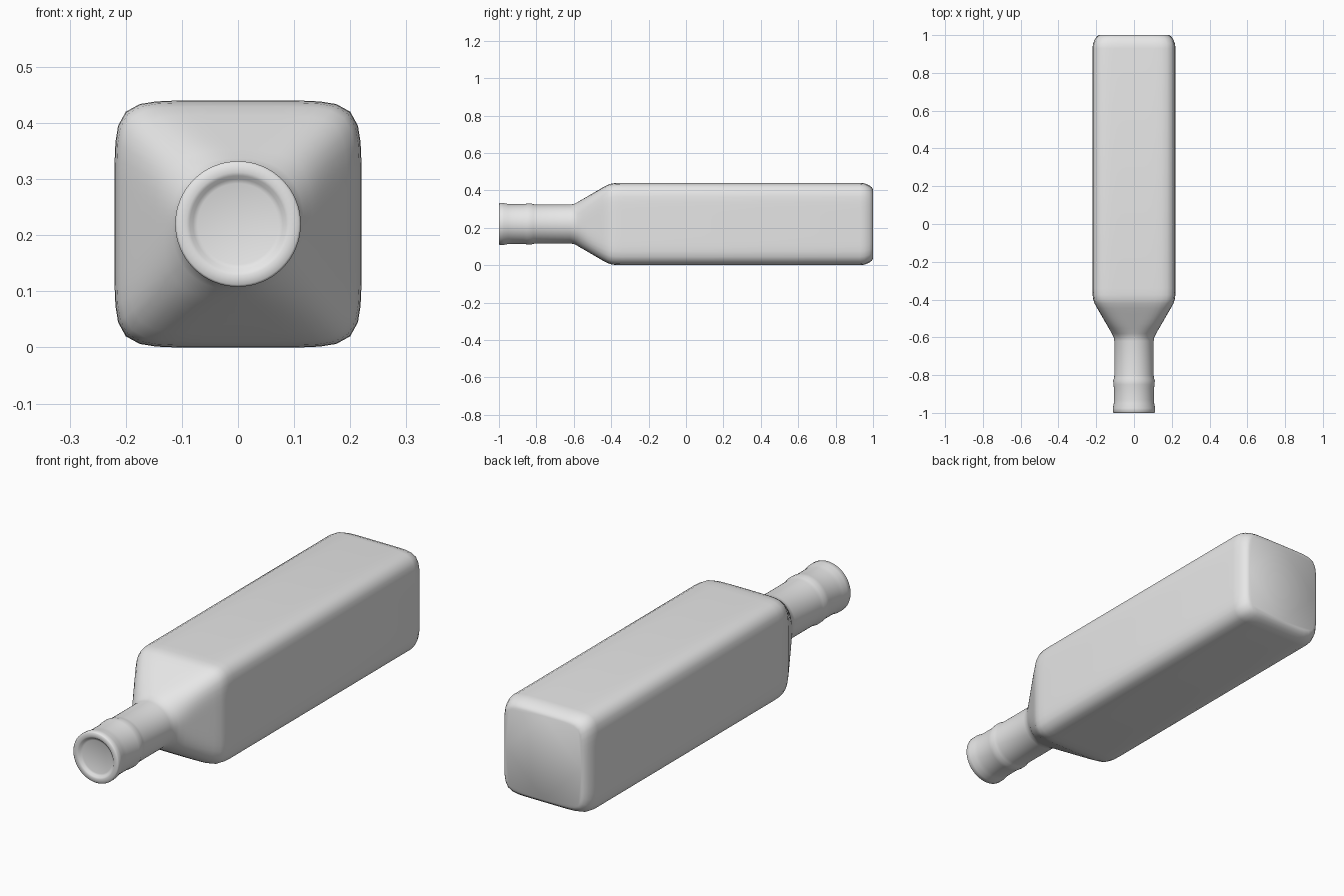
import bpy, bmesh, math

cube = bpy.data.objects.get("Cube")
if cube:
    bpy.data.objects.remove(cube, do_unlink=True)

SEGMENTS = 64
CENTRE_Z = 0.22


def make_material(name, colour):
    mat = bpy.data.materials.new(name)
    mat.use_nodes = True
    mat.diffuse_color = colour
    mat.node_tree.nodes["Principled BSDF"].inputs["Base Color"].default_value = colour
    return mat


def add_ring(bm, y, size, power):
    """Ring around the y axis: power 2 is round, higher is squarer."""
    ring = []
    for i in range(SEGMENTS):
        a = math.tau * i / SEGMENTS
        c, s = math.cos(a), math.sin(a)
        r = size / (abs(c) ** power + abs(s) ** power) ** (1 / power)
        ring.append(bm.verts.new((r * c, y, CENTRE_Z + r * s)))
    return ring


def loft(name, stations, mat):
    bm = bmesh.new()
    rings = [add_ring(bm, *st) for st in stations]
    for a, b in zip(rings, rings[1:]):
        for i in range(SEGMENTS):
            j = (i + 1) % SEGMENTS
            bm.faces.new((a[i], a[j], b[j], b[i]))
    bm.faces.new(rings[0])
    bm.faces.new(rings[-1])
    bmesh.ops.recalc_face_normals(bm, faces=bm.faces)
    mesh = bpy.data.meshes.new(name)
    bm.to_mesh(mesh)
    bm.free()
    mesh.materials.append(mat)
    obj = bpy.data.objects.new(name, mesh)
    bpy.context.collection.objects.link(obj)
    bpy.ops.object.select_all(action="DESELECT")
    obj.select_set(True)
    bpy.context.view_layer.objects.active = obj
    bpy.ops.object.shade_smooth_by_angle(angle=math.radians(50))
    return obj


grey = make_material("light grey", (0.8, 0.8, 0.8, 1))

# Recessed mouth, rim, collar and neck: (y, radius)
neck = [(-0.988, 0.072), (-0.991, 0.080), (-0.998, 0.086), (-1.0, 0.092),
        (-1.0, 0.108), (-0.996, 0.112), (-0.975, 0.112), (-0.95, 0.107),
        (-0.93, 0.106), (-0.87, 0.106), (-0.85, 0.109), (-0.83, 0.110),
        (-0.815, 0.106), (-0.80, 0.104), (-0.62, 0.104)]
stations = [(y, r, 2) for y, r in neck]

# Shoulder blending from the round neck to the square body
stations += [(-0.60, 0.107, 2.1), (-0.58, 0.117, 2.4)]
for i in range(1, 6):
    t = i / 6
    stations.append((-0.58 + 0.16 * t, 0.117 + 0.093 * t, 2.4 + 4.4 * t))
stations += [(-0.42, 0.209, 6.8), (-0.40, 0.216, 7.2), (-0.375, 0.219, 7.3)]

# Square body with a rounded base
stations += [(-0.34, 0.22, 7.3), (0.93, 0.22, 7.3), (0.955, 0.217, 7.3),
             (0.98, 0.207, 7.3), (0.993, 0.197, 7.3), (1.0, 0.186, 7.3)]

loft("bottle", stations, grey)
